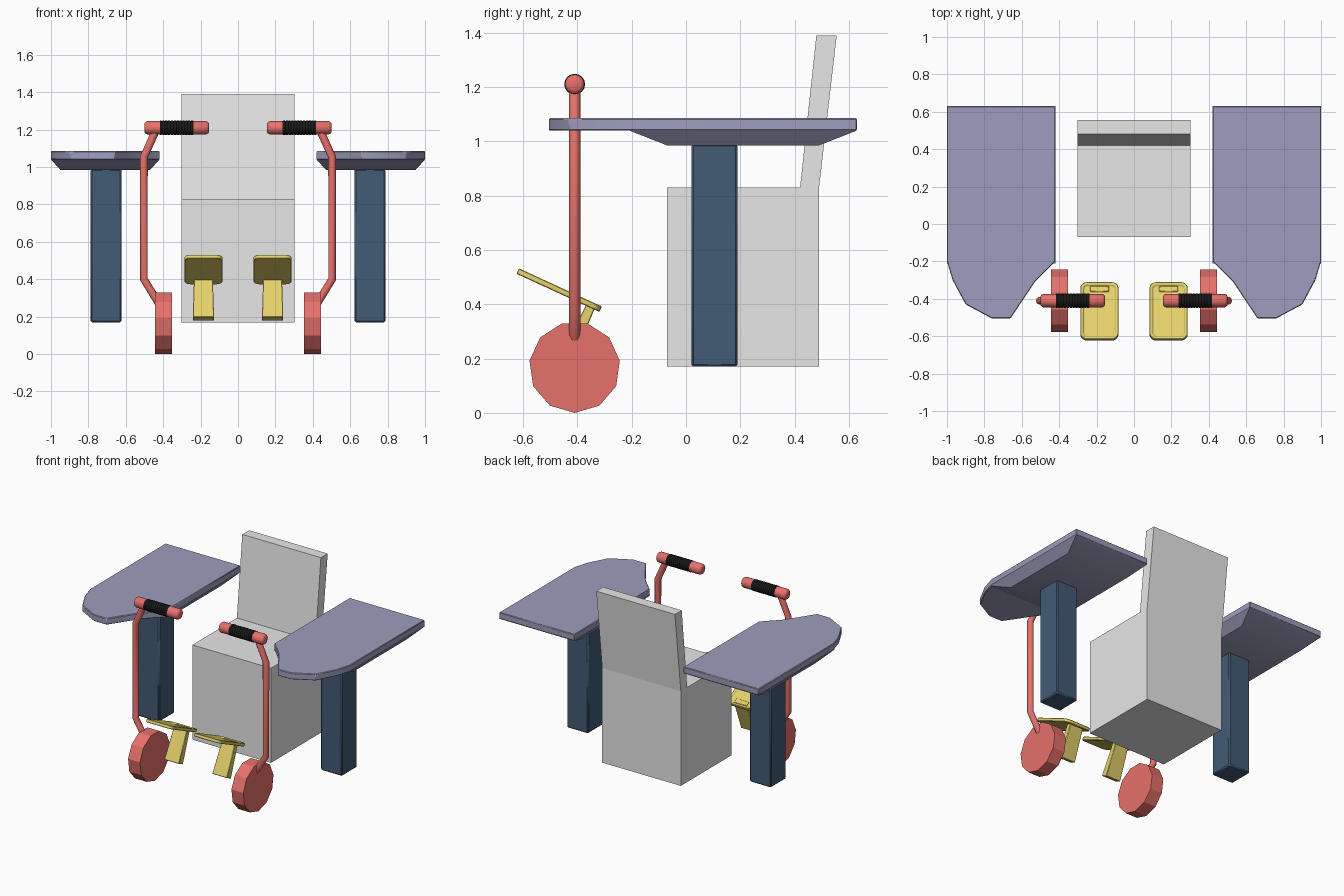
import bpy
import bmesh
from math import sin, cos, pi, radians
from mathutils import Matrix, Vector

if "Cube" in bpy.data.objects:
    bpy.data.objects.remove(bpy.data.objects["Cube"])


def material(name, rgb):
    m = bpy.data.materials.new(name)
    m.use_nodes = True
    m.diffuse_color = (*rgb, 1)
    m.node_tree.nodes["Principled BSDF"].inputs["Base Color"].default_value = (*rgb, 1)
    return m


GREY = material("light grey", (0.8, 0.8, 0.8))
LILAC = material("dusty lilac", (0.34, 0.34, 0.51))
NAVY = material("navy blue", (0.055, 0.105, 0.18))
RED = material("coral red", (0.8, 0.165, 0.145))
YELLOW = material("mustard yellow", (0.78, 0.64, 0.15))
BLACK = material("black rubber", (0.01, 0.01, 0.01))


def loft(name, rings, mat, mirror=True, matrix=None, bevel=0, smooth=30):
    """Skin a list of equal-length rings and cap both ends."""
    bm = bmesh.new()
    loops = [[bm.verts.new(p) for p in ring] for ring in rings]
    n = len(loops[0])
    for a, b in zip(loops, loops[1:]):
        for i in range(n):
            j = (i + 1) % n
            bm.faces.new((a[i], a[j], b[j], b[i]))
    bm.faces.new(loops[0])
    bm.faces.new(loops[-1])
    if matrix:
        bm.transform(matrix)
    bmesh.ops.recalc_face_normals(bm, faces=bm.faces)
    mesh = bpy.data.meshes.new(name)
    bm.to_mesh(mesh)
    bm.free()
    mesh.materials.append(mat)
    ob = bpy.data.objects.new(name, mesh)
    bpy.context.collection.objects.link(ob)
    if smooth:
        bpy.ops.object.select_all(action="DESELECT")
        ob.select_set(True)
        bpy.context.view_layer.objects.active = ob
        bpy.ops.object.shade_smooth_by_angle(angle=radians(smooth))
    if bevel:
        mod = ob.modifiers.new("edge", "BEVEL")
        mod.width = bevel
        mod.segments = 1
    if mirror:
        ob.modifiers.new("pair", "MIRROR")
    return ob


def rect(x0, x1, y0, y1, z):
    return [(x0, y0, z), (x1, y0, z), (x1, y1, z), (x0, y1, z)]


def disc(x, r, n, y, z):
    """Ring around the x axis, with one corner pointing down."""
    return [(x, y + r * sin(2 * pi * i / n), z - r * cos(2 * pi * i / n)) for i in range(n)]


def rounded(hx, hy, r, z, cx, steps=5):
    ring = []
    for k, (sx, sy) in enumerate([(1, 1), (-1, 1), (-1, -1), (1, -1)]):
        for i in range(steps + 1):
            a = pi / 2 * (k + i / steps)
            ring.append((cx + sx * (hx - r) + r * cos(a), sy * (hy - r) + r * sin(a), z))
    return ring


# Seat: one side profile across the width
profile = [(-0.07, 0.17), (0.49, 0.17), (0.49, 0.83), (0.555, 1.39),
           (0.48, 1.39), (0.42, 0.83), (-0.07, 0.83)]
loft("seat", [[(x, y, z) for y, z in profile] for x in (-0.303, 0.303)],
     GREY, mirror=False, smooth=0)

# Side tables: shaped slab with a tapered underside, on a square post
outline = [(1, 0.63), (0.42, 0.63), (0.42, -0.2), (0.53, -0.31), (0.61, -0.43),
           (0.66, -0.505), (0.76, -0.505), (0.9, -0.43), (0.97, -0.3), (1, -0.2)]
loft("table_tops", [[(x, y, z) for x, y in outline] for z in (1.04, 1.085)],
     LILAC, bevel=0.004)
loft("table_undersides", [rect(0.42, 1, -0.21, 0.63, 1.04),
                          rect(0.47, 0.95, -0.07, 0.49, 0.985)], LILAC)
loft("table_posts", [rect(0.622, 0.788, 0.02, 0.19, z) for z in (0.17, 0.99)],
     NAVY, bevel=0.008)

# Wheels
Y = -0.41
loft("wheels", [disc(x, 0.168, 11, Y, 0.168) for x in (0.353, 0.444)], RED, smooth=0)

# Bent poles: round section mitred along a path
path = [Vector(p) for p in [(0.42, Y, 0.265), (0.503, Y, 0.4),
                            (0.503, Y, 1.055), (0.437, Y, 1.2)]]
rings = []
for i, p in enumerate(path):
    d_in = (p - path[max(i - 1, 0)]).normalized()
    d_out = (path[min(i + 1, len(path) - 1)] - p).normalized()
    d = (d_in + d_out).normalized()
    side = Vector((d.z, 0, -d.x))
    rings.append([p + 0.021 * (cos(a) * side + sin(a) * Vector((0, 1, 0)))
                  for a in [2 * pi * k / 12 for k in range(12)]])
loft("poles", rings, RED, smooth=40)

# Handlebars: rounded bar with a ribbed grip in the middle
Z = 1.21
bar = [(0.155, 0.022), (0.16, 0.031), (0.17, 0.036),
       (0.485, 0.036), (0.495, 0.031), (0.5, 0.022)]
loft("handlebars", [disc(x, r, 16, Y, Z) for x, r in bar], RED, smooth=50)
ribs = 12
grip = []
for i in range(ribs):
    start = 0.238 + i * 0.184 / ribs
    for offset, r in ((0, 0.0365), (0.004, 0.0385), (0.011, 0.0385)):
        grip.append(disc(start + offset, r, 16, Y, Z))
loft("handle_grips", grip, BLACK, smooth=40)

# Pedals: tilted rounded trays with stems at the heel
tilt = Matrix.Translation((0, -0.467, 0.452)) @ Matrix.Rotation(radians(-24.7), 4, "X")
C = 0.185
tray = [(0, 0.035, -0.011), (0, 0.035, 0.011), (0.014, 0.027, 0.011), (0.02, 0.022, 0.002)]
loft("pedals", [rounded(0.102 - d, 0.168 - d, r, z, C) for d, r, z in tray],
     YELLOW, matrix=tilt, bevel=0.003)
loft("pedal_stems", [rect(C - 0.05, C + 0.05, 0.113, 0.147, 0.006),
                     rect(C - 0.057, C + 0.057, 0.105, 0.155, -0.23)],
     YELLOW, matrix=tilt, bevel=0.003)
